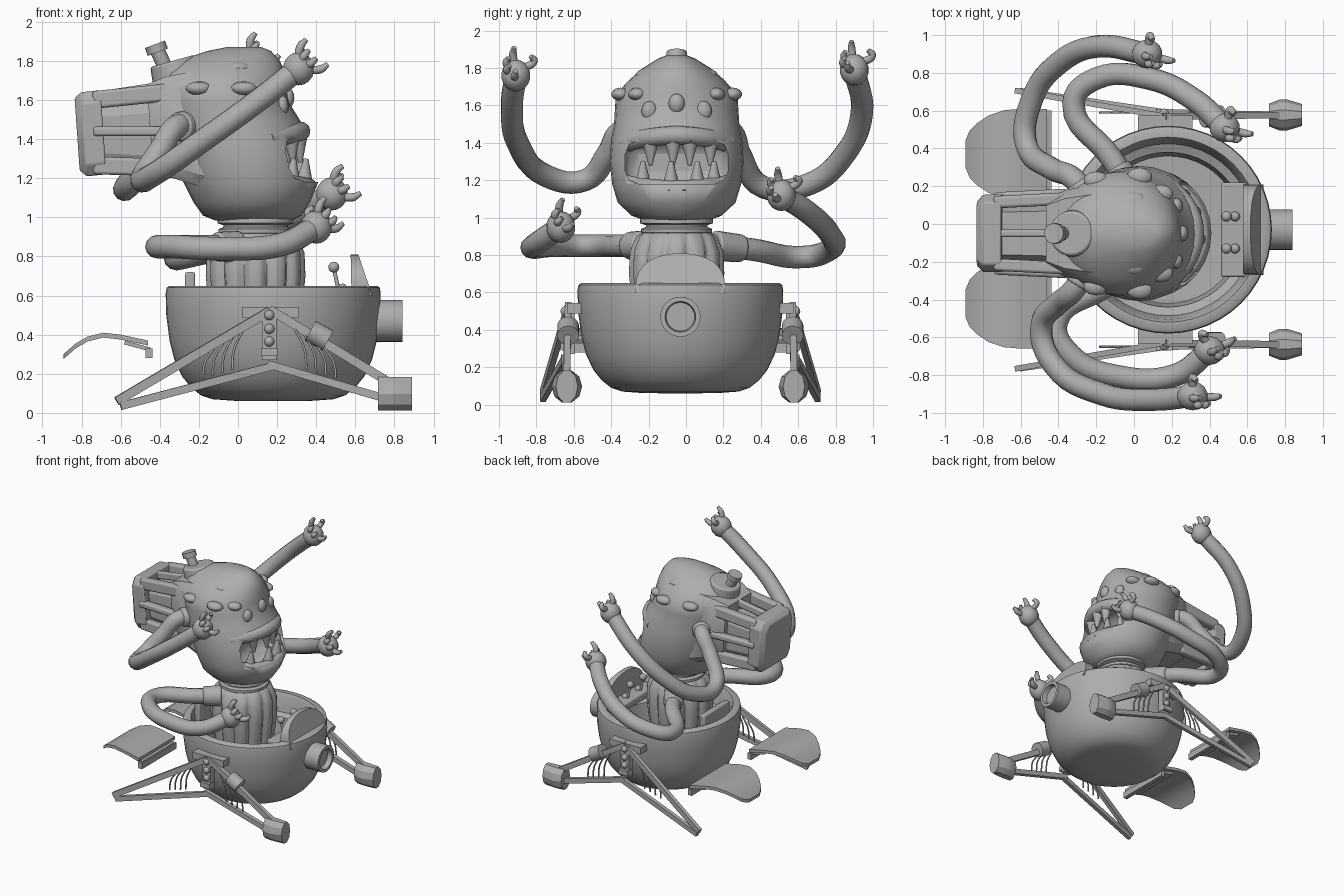
import bpy, bmesh, math
from mathutils import Vector

if "Cube" in bpy.data.objects:
    bpy.data.objects.remove(bpy.data.objects["Cube"])

GREY = (0.42, 0.42, 0.42, 1)
mat = bpy.data.materials.new("plain_grey")
mat.use_nodes = True
mat.diffuse_color = GREY
mat.node_tree.nodes["Principled BSDF"].inputs["Base Color"].default_value = GREY
CY = -0.05   # creature centre in y
SY = -0.03   # craft centre in y


def finish(name, bm, smooth=40, bevel=0):
    bmesh.ops.recalc_face_normals(bm, faces=bm.faces)
    me = bpy.data.meshes.new(name)
    bm.to_mesh(me)
    bm.free()
    me.materials.append(mat)
    ob = bpy.data.objects.new(name, me)
    bpy.context.collection.objects.link(ob)
    if bevel:
        m = ob.modifiers.new("bevel", "BEVEL")
        m.width, m.segments = bevel, 2
    bpy.ops.object.select_all(action="DESELECT")
    ob.select_set(True)
    bpy.context.view_layer.objects.active = ob
    if smooth:
        bpy.ops.object.shade_smooth_by_angle(angle=math.radians(smooth))
    return ob


def loft(name, rings, **kw):
    """Skin a list of equal-length point rings and cap both ends."""
    bm = bmesh.new()
    vr = [[bm.verts.new(p) for p in r] for r in rings]
    n = len(rings[0])
    for a, b in zip(vr, vr[1:]):
        for i in range(n):
            bm.faces.new((a[i], a[(i + 1) % n], b[(i + 1) % n], b[i]))
    bm.faces.new(vr[0])
    bm.faces.new(vr[-1])
    return finish(name, bm, **kw)


def ring(c, rx, ry, n, flute=0, lobes=12):
    out = []
    for i in range(n):
        t = math.tau * i / n
        k = 1 - flute * abs(math.sin(t * lobes / 2)) ** 6
        out.append((c[0] + rx * k * math.cos(t), c[1] + ry * k * math.sin(t), c[2]))
    return out


def x_ring(x, y, z, ry, rz, n):
    """Ellipse facing along x."""
    return [(x, y + u, z + v) for u, v, _ in ring((0, 0, 0), ry, rz, n)]


def lathe(name, cx, cy, profile, n=40, **kw):
    return loft(name, [ring((cx, cy, z), r, r, n) for r, z in profile], **kw)


def rod(name, a, b, r1, r2=None, n=16, **kw):
    a, b = Vector(a), Vector(b)
    q = (b - a).to_track_quat("Z", "Y")
    circ = lambda c, r: [c + q @ Vector(p) for p in ring((0, 0, 0), r, r, n)]
    return loft(name, [circ(a, r1), circ(b, r1 if r2 is None else r2)], **kw)


def bar(name, a, b, w, h, bevel=0):
    """Box beam from a to b, w wide in y and h high."""
    a, b = Vector(a), Vector(b)
    q = (b - a).to_track_quat("X", "Z")
    sq = [Vector((0, sy * w / 2, sz * h / 2)) for sy, sz in ((-1, -1), (1, -1), (1, 1), (-1, 1))]
    return loft(name, [[p + q @ v for v in sq] for p in (a, b)], smooth=30 if bevel else 0, bevel=bevel)


def box(name, c, s, bevel=0):
    return bar(name, (c[0] - s[0] / 2, c[1], c[2]), (c[0] + s[0] / 2, c[1], c[2]), s[1], s[2], bevel)


def ball(name, c, s, seg=16):
    bm = bmesh.new()
    bmesh.ops.create_uvsphere(bm, u_segments=seg, v_segments=seg // 2 + 2, radius=1)
    for v in bm.verts:
        v.co = Vector([c[i] + v.co[i] * s[i] for i in range(3)])
    return finish(name, bm, smooth=60)


def tube(name, pts, r, tip=1.0):
    cu = bpy.data.curves.new(name, "CURVE")
    cu.dimensions, cu.bevel_depth, cu.bevel_resolution = "3D", r, 4
    cu.use_fill_caps, cu.resolution_u = True, 6
    sp = cu.splines.new("BEZIER")
    sp.bezier_points.add(len(pts) - 1)
    for bp, p in zip(sp.bezier_points, pts):
        bp.co = p
        bp.handle_left_type = bp.handle_right_type = "AUTO"
    sp.bezier_points[-1].radius = tip
    cu.materials.append(mat)
    bpy.context.collection.objects.link(bpy.data.objects.new(name, cu))


# Bowl-shaped craft with a hollow cockpit and a round front port
lathe("bowl", 0.18, SY, [(0.02, 0.06), (0.2, 0.062), (0.31, 0.07), (0.37, 0.09), (0.42, 0.13), (0.465, 0.185),
      (0.505, 0.27), (0.53, 0.37), (0.547, 0.5), (0.55, 0.61), (0.545, 0.64), (0.53, 0.65), (0.49, 0.65),
      (0.475, 0.62), (0.455, 0.5), (0.41, 0.48), (0.39, 0.32), (0.02, 0.3)], n=48)
loft("front_port", [x_ring(x, SY, 0.47, r, r, 32) for x, r in
     ((0.62, 0.107), (0.84, 0.107), (0.84, 0.082), (0.8, 0.076))])

# Cockpit fittings
box("console", (0.53, SY, 0.6), (0.14, 0.5, 0.06), 0.01)
shield = [(0.24 * math.cos(t), 0.21 * max(math.sin(t), 0) ** 0.65) for t in [math.pi * i / 16 for i in range(17)]]
loft("windshield", [[(0.58 + dx + (0.02 - v) * lean, SY + u, 0.6 + v) for u, v in shield]
     for dx, lean in ((0, 0.02), (0.1, 0.34))], smooth=30)
for y in (0.04, -0.13):
    rod("lever_stick", (0.52, y, 0.6), (0.49, y, 0.74), 0.01)
    ball("lever_knob", (0.49, y, 0.745), (0.028,) * 3)
    ball("lever_pivot", (0.535, y, 0.635), (0.026,) * 3)
box("seat_back", (-0.245, SY, 0.6), (0.05, 0.34, 0.24), 0.01)

# Landing legs, one on each side
for s in (1, -1):
    P = lambda x, d, z: (x, SY + s * d, z)
    box("leg_mount", P(0.165, 0.56, 0.515), (0.29, 0.09, 0.055))
    box("leg_column", P(0.16, 0.59, 0.4), (0.075, 0.05, 0.26))
    box("leg_joint", P(0.16, 0.605, 0.31), (0.085, 0.07, 0.04))
    for z in (0.5, 0.43, 0.365):
        ball("leg_rivet", P(0.16, 0.615, z), (0.026,) * 3, 12)
    bar("rear_upper_strut", P(0.16, 0.6, 0.52), P(-0.62, 0.735, 0.06), 0.03, 0.045)
    bar("rear_lower_strut", P(0.18, 0.62, 0.24), P(-0.6, 0.735, 0.035), 0.03, 0.04)
    bar("front_upper_strut", P(0.16, 0.6, 0.53), P(0.8, 0.607, 0.14), 0.035, 0.045)
    bar("front_lower_strut", P(0.15, 0.62, 0.25), P(0.8, 0.607, 0.06), 0.035, 0.04)
    rod("strut_piston", P(0.37, 0.6, 0.42), P(0.46, 0.6, 0.37), 0.058, n=20)
    loft("foot", [x_ring(*P(x, 0.607, 0.097), w, 0.09, 10) for x, w in
         ((0.715, 0.06), (0.77, 0.082), (0.81, 0.082), (0.89, 0.058))], smooth=25)
    for i in range(4):
        for side in (-1, 1):
            x = 0.16 + side * (0.13 + 0.05 * i)
            top, low = 0.43 - 0.032 * i, 0.22 - 0.014 * i
            tube("leg_rib", [P(x, 0.62, top), P(x + side * 0.05, 0.62, (top + low) / 2),
                 P(x + side * 0.06, 0.62, low)], 0.006)

    # Rear fin: arched sheet with a rounded outer end
    fy = -0.025 + s * 0.395
    rows = [(-0.893, 0.29, 0.07), (-0.87, 0.31, 0.125), (-0.83, 0.345, 0.165), (-0.77, 0.38, 0.205),
            (-0.69, 0.4, 0.232), (-0.6, 0.39, 0.24), (-0.46, 0.36, 0.24)]
    loft("rear_fin", [[(x, fy - w, z - 0.015), (x, fy + w, z - 0.015), (x, fy + w, z + 0.01),
         (x, fy - w, z + 0.01)] for x, z, w in rows], smooth=30)
    bar("fin_brace", (-0.58, fy, 0.36), (-0.45, fy, 0.325), 0.42, 0.02)
    box("fin_edge", (-0.455, fy, 0.305), (0.035, 0.46, 0.05))

# Fluted torso and neck collars
loft("torso", [ring((0.09, CY, z), r, r, 96, f) for z, r, f in (
     (0.3, 0.2, 0.1), (0.55, 0.24, 0.12), (0.7, 0.255, 0.12), (0.82, 0.25, 0.1),
     (0.9, 0.215, 0.05), (0.93, 0.17, 0))], smooth=60)
lathe("neck", 0.09, CY, [(0.17, 0.9), (0.19, 0.92), (0.19, 0.94), (0.165, 0.95), (0.165, 0.96),
      (0.195, 0.97), (0.195, 0.99), (0.17, 1.03)])

# Head: stacked ellipses given as height, back, front, half width
sections = [(0.985, -0.12, 0.28, 0.17), (1.01, -0.18, 0.325, 0.24), (1.08, -0.23, 0.37, 0.315),
            (1.18, -0.28, 0.41, 0.345), (1.3, -0.32, 0.38, 0.358), (1.42, -0.36, 0.36, 0.35),
            (1.5, -0.38, 0.315, 0.335), (1.58, -0.4, 0.265, 0.33), (1.66, -0.41, 0.25, 0.325),
            (1.74, -0.38, 0.24, 0.25), (1.8, -0.31, 0.215, 0.18), (1.85, -0.16, 0.17, 0.1),
            (1.87, -0.06, 0.12, 0.05)]
head = loft("head", [ring(((b + f) / 2, CY, z), (f - b) / 2, w, 28) for z, b, f, w in sections], smooth=50)
cut = box("mouth_cutter", (0.32, CY, 1.295), (0.36, 0.55, 0.23), 0.07)
mod = head.modifiers.new("mouth", "BOOLEAN")
mod.object, mod.operation, mod.solver = cut, "DIFFERENCE", "EXACT"
bpy.context.view_layer.objects.active = head
bpy.ops.object.modifier_apply(modifier="mouth")
bpy.data.objects.remove(cut)

# Lips, teeth, eyes and head bumps
lip = lambda z, fx, w, drop: [(fx - 0.17 * abs(u) ** 2.2, CY + u * w, z - drop * u * u)
                              for u in (-1, -0.75, -0.4, 0, 0.4, 0.75, 1)]
tube("upper_lip", lip(1.44, 0.32, 0.27, 0.04), 0.05)
tube("lower_lip", lip(1.165, 0.365, 0.28, -0.03), 0.035)
for d in (-0.18, -0.03, 0.11, 0.2):
    rod("lower_tooth", (0.34 - 2 * d * d, CY + d, 1.17), (0.35 - 2 * d * d, CY + d, 1.3), 0.046, 0.012)
for d in (-0.14, -0.02, 0.07, 0.18):
    rod("upper_tooth", (0.31 - 2 * d * d, CY + d, 1.42), (0.32 - 2 * d * d, CY + d, 1.28), 0.048, 0.01)
for d, z in ((-0.145, 1.57), (0, 1.61), (0.145, 1.57)):
    ball("eye", (0.255 - 1.4 * d * d, CY + d, z), (0.033, 0.043, 0.053))
for x, d, z in ((0.03, 0.3, 1.66), (-0.2, 0.28, 1.66), (0.0, 0.17, 1.76), (0.14, 0.21, 1.66)):
    for s in (-1, 1):
        ball("head_bump", (x, CY + s * d, z), (0.07, 0.05, 0.035), 10)

# Slotted housing behind the head
housing = lambda x, w, lo, hi: [(x + 0.07 * (1.6 - z), CY + u * w, z) for u, z in (
    (-0.8, lo), (0.8, lo), (1, lo + 0.06), (1, hi - 0.06),
    (0.8, hi), (-0.8, hi), (-1, hi - 0.06), (-1, lo + 0.06))]
loft("housing_cap", [housing(-0.835, 0.17, 1.24, 1.61), housing(-0.8, 0.205, 1.21, 1.64),
     housing(-0.7, 0.205, 1.22, 1.65)], smooth=25, bevel=0.008)
loft("housing_core", [housing(-0.74, 0.14, 1.27, 1.57), housing(-0.4, 0.15, 1.25, 1.6)], smooth=25)
loft("housing_root", [housing(-0.46, 0.185, 1.21, 1.68), housing(-0.36, 0.23, 1.2, 1.72),
     housing(-0.2, 0.26, 1.15, 1.75)], smooth=35)
for s in (-1, 1):
    for z0, z1, w, t in ((1.6, 1.64, 0.165, 0.09), (1.44, 1.44, 0.185, 0.05), (1.265, 1.255, 0.165, 0.09)):
        bar("housing_rail", (-0.74, CY + s * w, z0), (-0.35, CY + s * (w + 0.02), z1), 0.065, t, 0.015)
bar("housing_top_rail", (-0.74, CY, 1.61), (-0.35, CY, 1.67), 0.04, 0.06, 0.012)

# Tilted filler pipe on the back of the head
rod("filler_base", (-0.285, CY, 1.62), (-0.335, CY, 1.8), 0.14, 0.118, n=24, bevel=0.012)
rod("filler_stem", (-0.36, CY, 1.74), (-0.415, CY, 1.86), 0.038)
rod("filler_cap", (-0.41, CY, 1.845), (-0.425, CY, 1.885), 0.055, n=12)


# Four long arms with clawed hands
def arm(name, pts, aim):
    tube(name, pts, 0.06)
    q = Vector(aim).normalized().to_track_quat("Z", "X")
    rod(name + "_cuff", pts[0], Vector(pts[0]).lerp(Vector(pts[1]), 0.75), 0.082, 0.074, n=20, bevel=0.012)
    c = Vector(pts[-1])
    ball(name + "_palm", c, (0.082, 0.078, 0.085), 14)
    for u, v, length in ((-0.06, 0.01, 0.125), (0.06, 0.01, 0.13), (-0.015, 0.035, 0.1),
                         (0.025, 0.035, 0.1), (0.04, -0.065, 0.09)):
        path = [(u * 0.6, v * 0.6, 0.03), (u * 1.3, v * 1.5, length * 0.65), (u * 1.4, v * 1.2, length)]
        tube(name + "_finger", [c + q @ Vector(p) for p in path], 0.021, 0.6)


arm("right_upper_arm", [(-0.25, -0.24, 1.47), (-0.32, -0.35, 1.46), (-0.4, -0.42, 1.34), (-0.49, -0.54, 1.2),
    (-0.43, -0.74, 1.22), (-0.17, -0.9, 1.4), (0.12, -0.93, 1.61), (0.31, -0.91, 1.76)], (0.7, 0.05, 0.65))
arm("left_upper_arm", [(-0.25, 0.14, 1.47), (-0.32, 0.24, 1.46), (-0.43, 0.29, 1.34), (-0.57, 0.42, 1.16),
    (-0.54, 0.66, 1.18), (-0.4, 0.85, 1.34), (-0.19, 0.94, 1.56), (0.07, 0.9, 1.79)], (0.6, -0.1, 0.7))
arm("right_lower_arm", [(0.0, -0.22, 0.85), (-0.15, -0.33, 0.85), (-0.41, -0.52, 0.85), (-0.33, -0.7, 0.85),
    (-0.07, -0.81, 0.84), (0.22, -0.8, 0.86), (0.4, -0.67, 0.95)], (0.6, 0.35, 0.6))
arm("left_lower_arm", [(0.0, 0.15, 0.85), (-0.12, 0.35, 0.83), (-0.32, 0.64, 0.79), (-0.2, 0.77, 0.83),
    (0.08, 0.77, 0.91), (0.33, 0.65, 1.03), (0.48, 0.51, 1.12)], (0.7, -0.1, 0.5))
